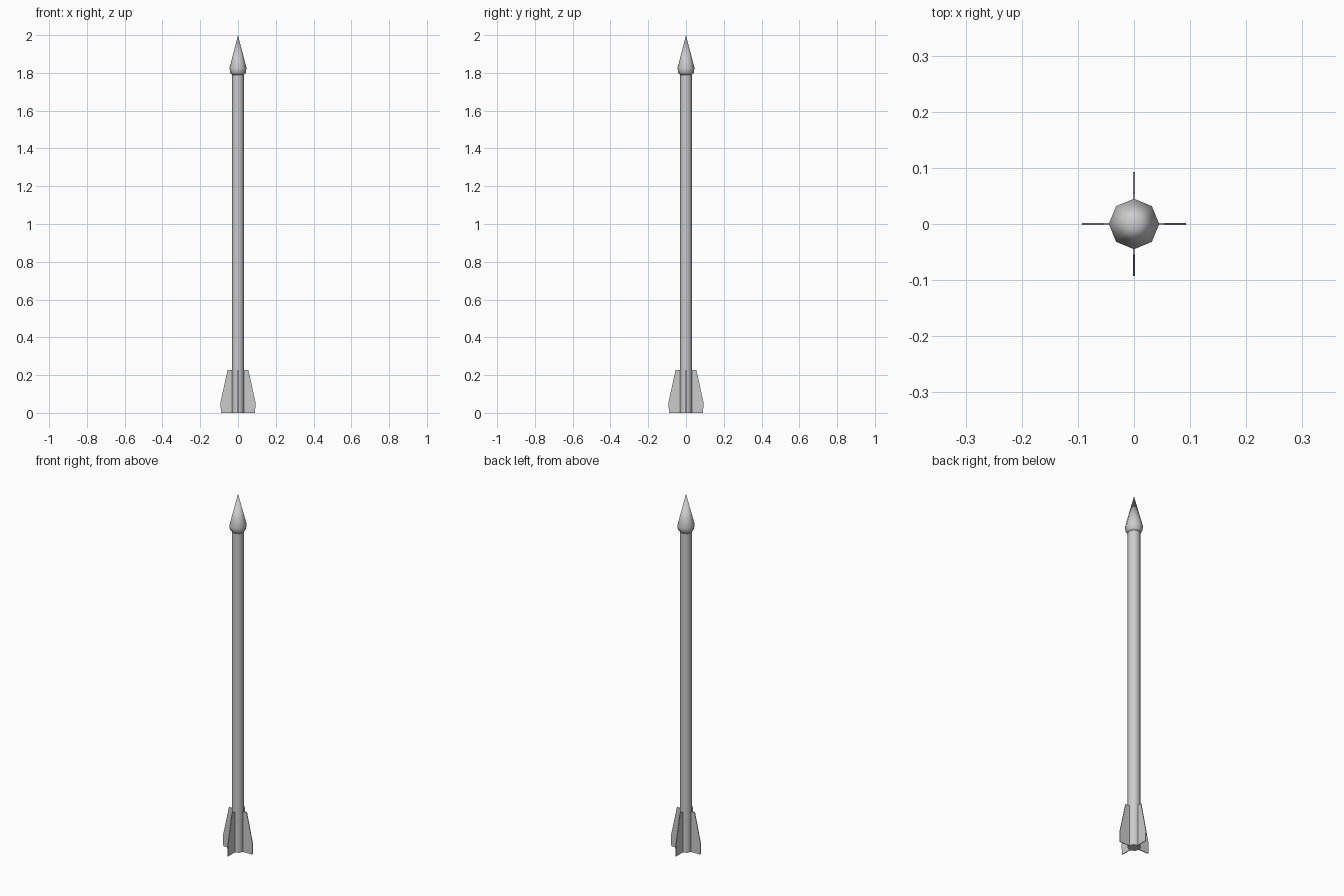
import bpy, bmesh, math
from mathutils import Matrix

if "Cube" in bpy.data.objects:
    bpy.data.objects.remove(bpy.data.objects["Cube"])

SIDES = 8


def make_object(name, bm, smooth):
    bmesh.ops.recalc_face_normals(bm, faces=bm.faces)
    mesh = bpy.data.meshes.new(name)
    bm.to_mesh(mesh)
    bm.free()
    obj = bpy.data.objects.new(name, mesh)
    bpy.context.collection.objects.link(obj)
    if smooth:
        bpy.ops.object.select_all(action='DESELECT')
        obj.select_set(True)
        bpy.context.view_layer.objects.active = obj
        bpy.ops.object.shade_smooth_by_angle(angle=math.radians(60))
    return obj


def lathe(name, profile):
    """Octagonal solid from (radius, z) pairs; radius 0 makes a point."""
    bm = bmesh.new()
    rings = []
    for r, z in profile:
        rings.append([bm.verts.new((r * math.cos(math.tau * i / SIDES),
                                    r * math.sin(math.tau * i / SIDES), z))
                      for i in range(SIDES if r else 1)])
    for a, b in zip(rings, rings[1:]):
        for i in range(SIDES):
            j = (i + 1) % SIDES
            if len(b) == 1:
                bm.faces.new((a[i], a[j], b[0]))
            else:
                bm.faces.new((a[i], a[j], b[j], b[i]))
    for ring in (rings[0], rings[-1]):
        if len(ring) > 1:
            bm.faces.new(ring)
    return make_object(name, bm, True)


def fin(name, angle, thickness=0.004):
    """Thin plate extruded from its side outline, turned about z."""
    outline = [(0.028, 0), (0.09, 0), (0.093, 0.055), (0.055, 0.227), (0.028, 0.227)]
    bm = bmesh.new()
    face = bm.faces.new([bm.verts.new((x, -thickness / 2, z)) for x, z in outline])
    ext = bmesh.ops.extrude_face_region(bm, geom=[face], use_keep_orig=True)
    moved = [g for g in ext["geom"] if isinstance(g, bmesh.types.BMVert)]
    bmesh.ops.translate(bm, verts=moved, vec=(0, thickness, 0))
    bmesh.ops.rotate(bm, verts=bm.verts, cent=(0, 0, 0),
                     matrix=Matrix.Rotation(angle, 3, 'Z'))
    return make_object(name, bm, False)


# Long tube
lathe("body_tube", [(0.032, 0.0), (0.032, 1.80)])

# Pointed nose with a short tapered collar
lathe("nose_cone", [(0.032, 1.79), (0.041, 1.80), (0.045, 1.825), (0.0, 2.0)])

# Four tail fins
for k in range(4):
    fin(f"tail_fin_{k + 1}", k * math.pi / 2)
